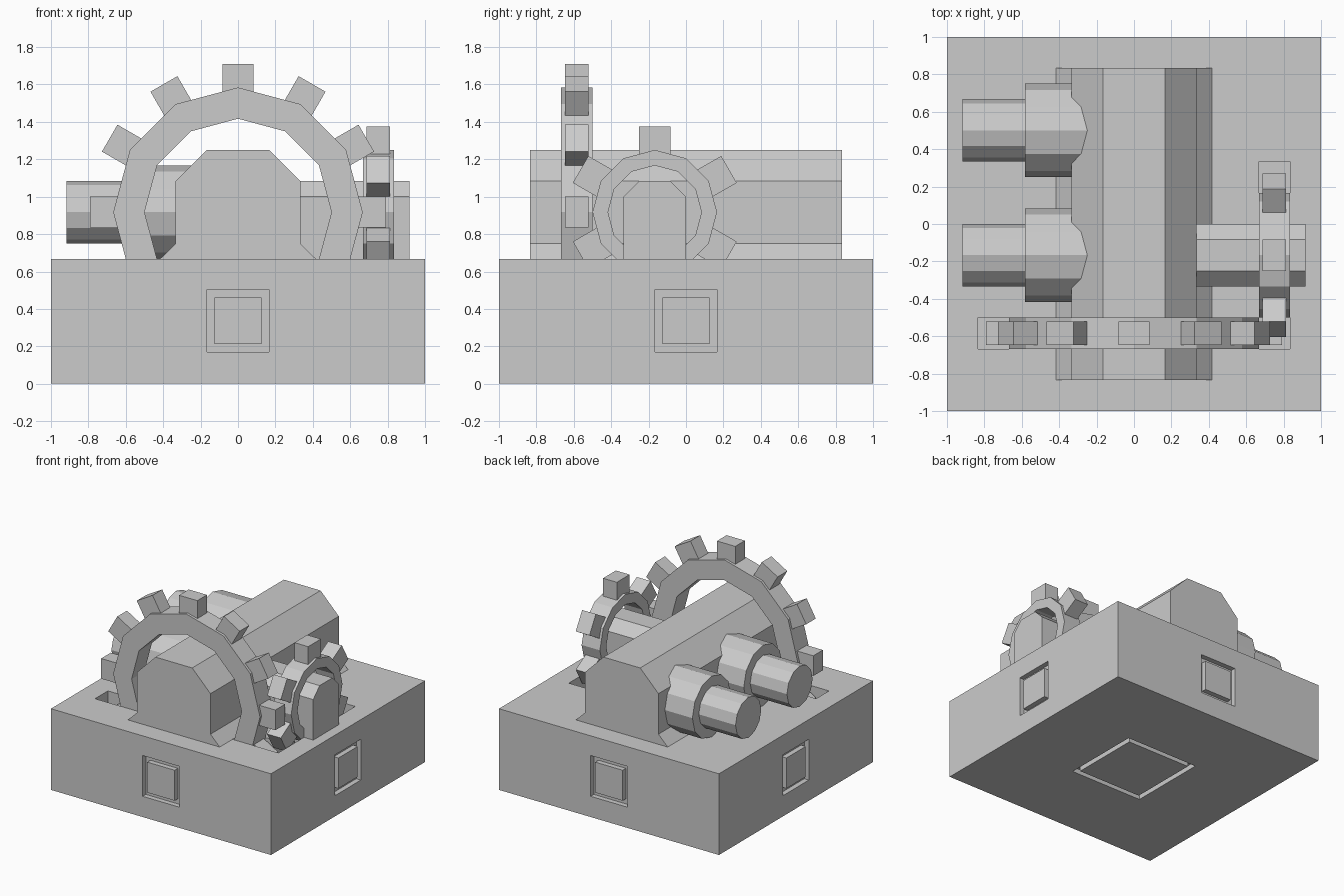
import bpy, bmesh
from math import cos, sin, pi, radians
from mathutils import Matrix, Vector

if "Cube" in bpy.data.objects:
    bpy.data.objects.remove(bpy.data.objects["Cube"])

T = 1 / 24          # small module used for gaps and recess depths
AXLE_Z = 0.917      # height of every rotating axis


def finish(name, bm):
    bmesh.ops.recalc_face_normals(bm, faces=bm.faces)
    me = bpy.data.meshes.new(name)
    bm.to_mesh(me)
    bm.free()
    ob = bpy.data.objects.new(name, me)
    bpy.context.collection.objects.link(ob)
    return ob


def add_box(bm, lo, hi, matrix=Matrix()):
    lo, hi = Vector(lo), Vector(hi)
    size = Matrix.Diagonal((*(hi - lo), 1))
    bmesh.ops.create_cube(bm, size=1, matrix=matrix @ Matrix.Translation((lo + hi) / 2) @ size)


def box(name, lo, hi):
    bm = bmesh.new()
    add_box(bm, lo, hi)
    return finish(name, bm)


def place(axis, u, w, t):
    """Point with in-plane coordinates u, w and distance t along the axis."""
    return (t, u, w) if axis == 'x' else (u, t, w)


def prism(name, profile, axis, t0, t1):
    bm = bmesh.new()
    base = bm.faces.new([bm.verts.new(place(axis, u, w, t0)) for u, w in profile])
    new = bmesh.ops.extrude_face_region(bm, geom=[base], use_keep_orig=True)['geom']
    shift = Vector(place(axis, 0, 0, t1 - t0))
    bmesh.ops.translate(bm, vec=shift, verts=[v for v in new if isinstance(v, bmesh.types.BMVert)])
    return finish(name, bm)


def circle(u, w, r, n=12):
    return [(u + r * cos(2 * pi * i / n), w + r * sin(2 * pi * i / n)) for i in range(n)]


def gear(name, axis, u, r_in, r_out, r_tip, teeth, t0, t1):
    bm = bmesh.new()
    # twelve-sided ring
    loops = [[bm.verts.new(place(axis, a, b, t)) for a, b in circle(u, AXLE_Z, r)]
             for r, t in ((r_in, t0), (r_out, t0), (r_out, t1), (r_in, t1))]
    for k in range(4):
        a, b = loops[k], loops[(k + 1) % 4]
        for i in range(12):
            j = (i + 1) % 12
            bm.faces.new((a[i], a[j], b[j], b[i]))
    # square teeth, the first pointing straight up
    mid, half, root = (t0 + t1) / 2, 0.0625, r_out - T - 0.01
    lo = place(axis, -0.083, root, -half)
    hi = place(axis, 0.083, r_tip, half)
    centre = Matrix.Translation(place(axis, u, AXLE_Z, mid))
    for i in range(teeth):
        add_box(bm, lo, hi, centre @ Matrix.Rotation(2 * pi * i / teeth, 4, axis.upper()))
    return finish(name, bm)


# Base block with gear slots and panel recesses cut out
base = box("base", (-1, -1, 0), (1, 1, 0.667))
cutters = [
    box("slot_cutter", (-0.833, -0.667, 0.083), (0.833, -0.5, 0.8)),
    box("slot_cutter", (0.667, -0.667, 0.083), (0.833, 0.333, 0.8)),
    box("recess_cutter", (-0.333, -0.333, -0.1), (0.333, 0.333, T)),
]
box("bottom_panel", (-0.292, -0.292, 0), (0.292, 0.292, T + 0.01))
for i in range(4):
    turn = Matrix.Rotation(radians(90 * i), 4, 'Z')
    recess = box("recess_cutter", (-0.167, -1.1, 0.17), (0.167, -1 + T, 0.505))
    panel = box("side_panel", (-0.125, -1, 0.212), (0.125, -0.99 + T, 0.462))
    recess.data.transform(turn)
    panel.data.transform(turn)
    cutters.append(recess)

for c in cutters:
    c.hide_render = True
    mod = base.modifiers.new("cut", 'BOOLEAN')
    mod.operation, mod.solver, mod.object = 'DIFFERENCE', 'EXACT', c
bpy.context.view_layer.update()
cut_mesh = bpy.data.meshes.new_from_object(
    base.evaluated_get(bpy.context.evaluated_depsgraph_get()))
base.modifiers.clear()
base.data = cut_mesh
for c in cutters:
    bpy.data.objects.remove(c)

# Long central housing with chamfered top and flared foot
right = [(0.417, 0.667), (0.333, 0.75), (0.333, 1.083), (0.167, 1.25)]
prism("housing", right + [(-x, z) for x, z in reversed(right)], 'y', -0.833, 0.833)

# Side axle housing carrying the small gear
prism("axle_housing", [(-0.333, 0.667), (0, 0.667), (0, 1.0), (-0.083, 1.083),
                       (-0.25, 1.083), (-0.333, 1.0)], 'x', 0.3, 0.917)

# Meshing gears
gear("large_gear", 'y', 0, 0.5, 0.667, 0.792, 12, -0.667, -0.5)
gear("small_gear", 'x', -0.167, 0.25, 0.333, 0.458, 6, 0.667, 0.833)

# Two stepped pipes on the left
for y in (-0.167, 0.5):
    prism("pipe_collar", circle(y, AXLE_Z, 0.25), 'x', -0.583, -0.2)
    prism("pipe_end", circle(y, AXLE_Z, 0.167), 'x', -0.917, -0.55)
